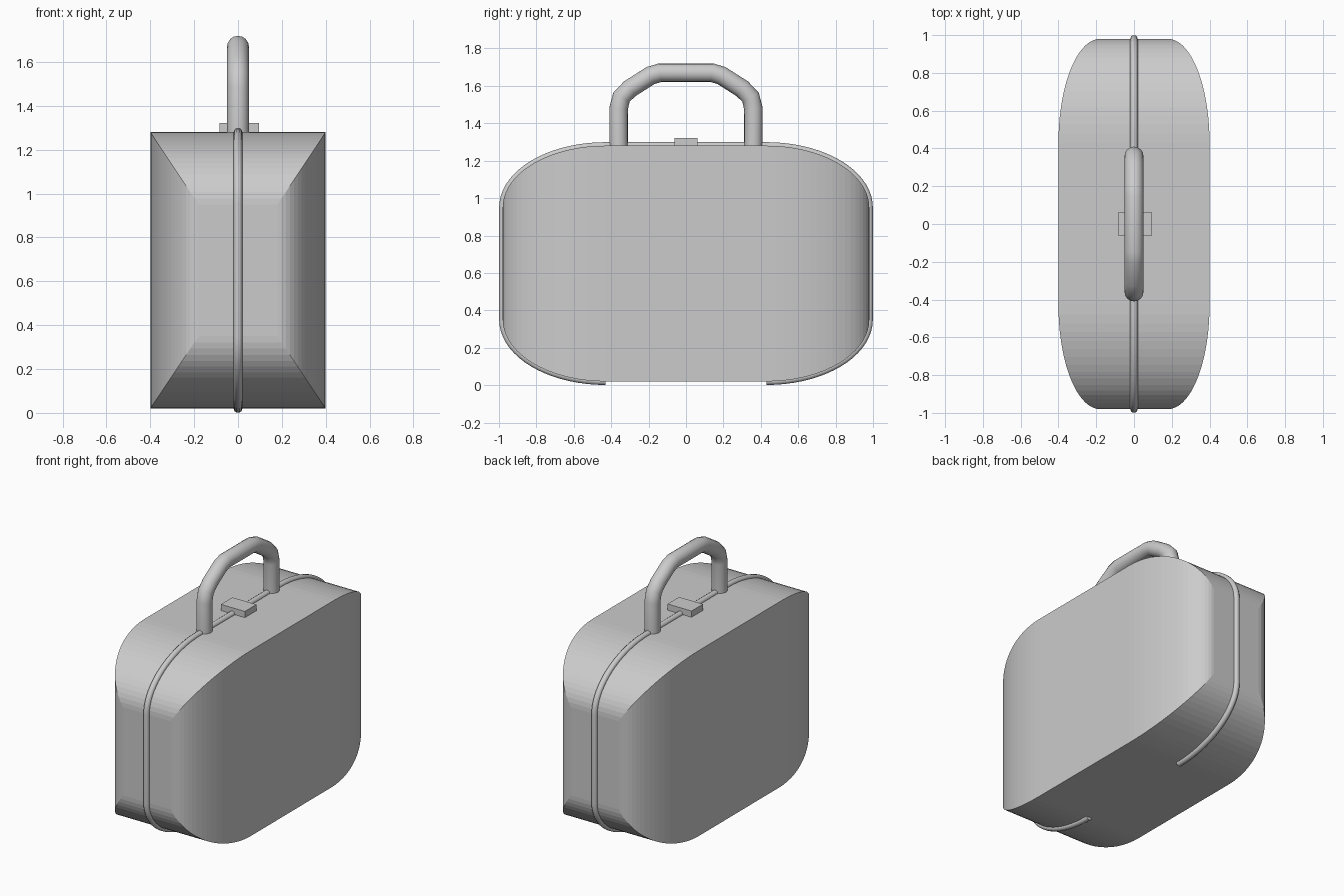
import bpy, bmesh, math

if "Cube" in bpy.data.objects:
    bpy.data.objects.remove(bpy.data.objects["Cube"])

STEPS = 18
FLAT_Y, RY = 0.43, 0.55      # straight half length and corner depth
MID_Z = 0.65


def corner(i):
    """Half width, y and half height along one elliptical corner."""
    a = math.pi / 2 * i / STEPS
    c = math.cos(a)
    return 0.18 + 0.22 * c, FLAT_Y + RY * math.sin(a), 0.30 + 0.33 * c


def tube(name, points, radius, res):
    curve = bpy.data.curves.new(name, 'CURVE')
    curve.dimensions = '3D'
    curve.bevel_depth = radius
    curve.bevel_resolution = res
    curve.use_fill_caps = True
    spline = curve.splines.new('POLY')
    spline.points.add(len(points) - 1)
    for p, (y, z) in zip(spline.points, points):
        p.co = (0, y, z, 1)
    ob = bpy.data.objects.new(name, curve)
    bpy.context.collection.objects.link(ob)
    bpy.ops.object.select_all(action='DESELECT')
    ob.select_set(True)
    bpy.context.view_layer.objects.active = ob
    bpy.ops.object.convert(target='MESH')
    bpy.ops.object.shade_smooth_by_angle(angle=math.radians(40))
    return bpy.context.object


# Case body: rectangles lofted along y, shrinking elliptically at both ends
half = [corner(i) for i in range(STEPS + 1)]
stations = [(w, -y, h) for w, y, h in reversed(half)] + half
bm = bmesh.new()
rings = [[bm.verts.new((sx * w, y, MID_Z + sz * h))
          for sx, sz in ((-1, -1), (1, -1), (1, 1), (-1, 1))]
         for w, y, h in stations]
for a, b in zip(rings, rings[1:]):
    for k in range(4):
        n = (k + 1) % 4
        bm.faces.new((a[k], a[n], b[n], b[k]))
bm.faces.new(rings[0])
bm.faces.new(rings[-1])
bmesh.ops.recalc_face_normals(bm, faces=bm.faces)
mesh = bpy.data.meshes.new("case_body")
bm.to_mesh(mesh)
bm.free()
bpy.context.collection.objects.link(bpy.data.objects.new("case_body", mesh))

# Seam piping around the middle, open along the flat underside
upper = [(y, MID_Z + h) for _, y, h in half]
lower = [(y, MID_Z - h) for _, y, h in reversed(half)]
right = upper + lower
left = [(-y, z) for y, z in reversed(right)]
tube("seam_piping", left + right, 0.02, 3)

# Carrying handle
side = [(-0.36, 1.27), (-0.36, 1.48), (-0.345, 1.54), (-0.30, 1.585),
        (-0.19, 1.655), (-0.14, 1.67)]
tube("handle", side + [(-y, z) for y, z in reversed(side)], 0.05, 6)

# Latch plate
bpy.ops.mesh.primitive_cube_add(size=1, location=(0.005, 0, 1.30))
latch = bpy.context.object
latch.name = "latch"
latch.scale = (0.18, 0.124, 0.044)
